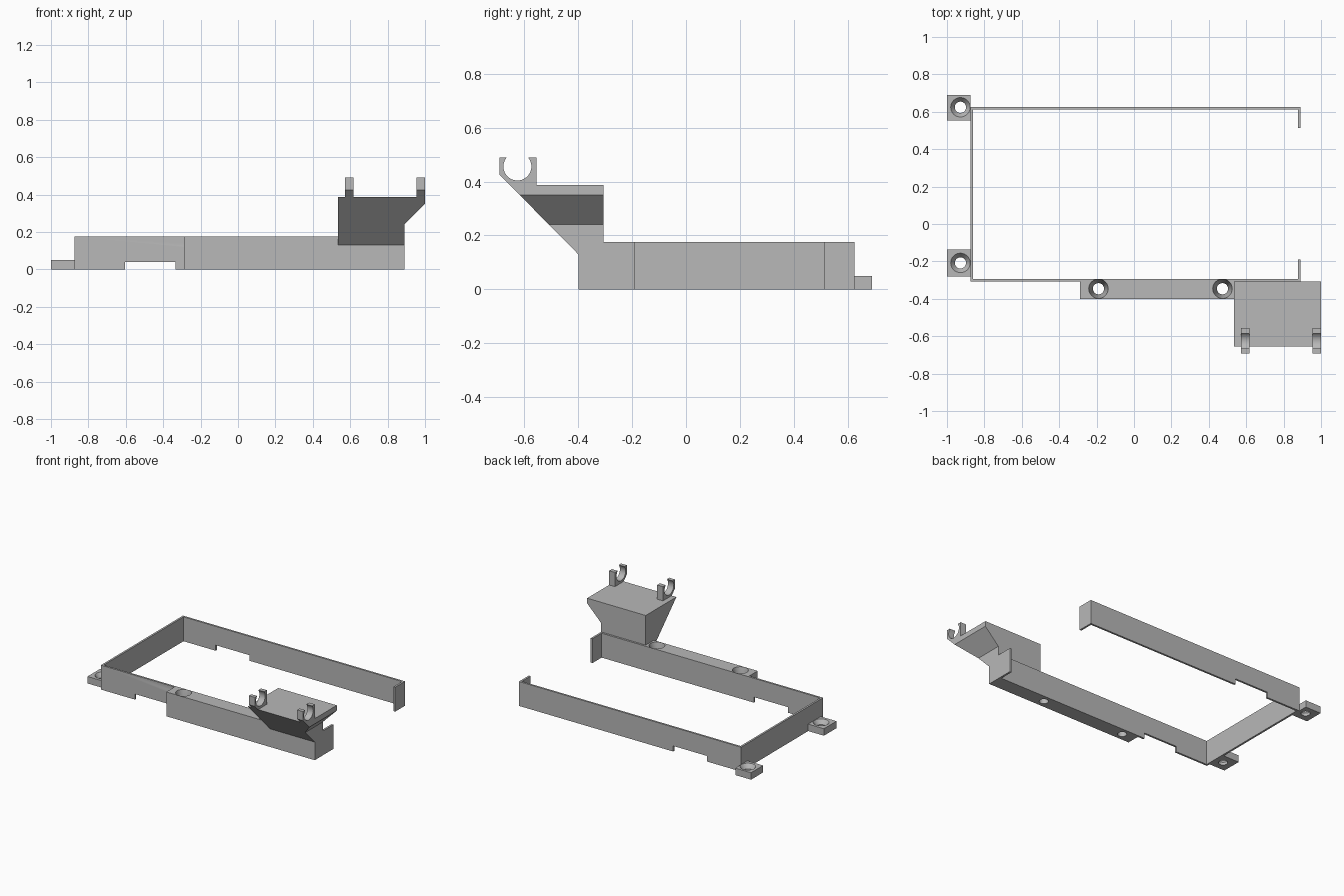
import bpy, bmesh, math

cube = bpy.data.objects.get("Cube")
if cube:
    bpy.data.objects.remove(cube, do_unlink=True)

grey = bpy.data.materials.new("plain grey")
grey.use_nodes = True
COLOUR = (0.48, 0.48, 0.48, 1)
grey.diffuse_color = COLOUR
grey.node_tree.nodes["Principled BSDF"].inputs["Base Color"].default_value = COLOUR


def finish(name, bm):
    bmesh.ops.recalc_face_normals(bm, faces=bm.faces)
    mesh = bpy.data.meshes.new(name)
    bm.to_mesh(mesh)
    bm.free()
    mesh.materials.append(grey)
    obj = bpy.data.objects.new(name, mesh)
    bpy.context.collection.objects.link(obj)
    return obj


def prism(name, points, axis, lo, hi):
    """Extrude a 2D outline along one axis."""
    place = {"x": lambda a, b, t: (t, a, b),
             "y": lambda a, b, t: (a, t, b),
             "z": lambda a, b, t: (a, b, t)}[axis]
    bm = bmesh.new()
    face = bm.faces.new([bm.verts.new(place(a, b, lo)) for a, b in points])
    new = bmesh.ops.extrude_face_region(bm, geom=[face])["geom"]
    bmesh.ops.translate(bm, vec=place(0, 0, hi - lo),
                        verts=[v for v in new if isinstance(v, bmesh.types.BMVert)])
    return finish(name, bm)


def box(name, x0, x1, y0, y1, z0, z1):
    return prism(name, [(x0, y0), (x1, y0), (x1, y1), (x0, y1)], "z", z0, z1)


def screw_cutter(x, y, top, depth):
    """Through hole with a conical countersink, made as a turned solid."""
    rings = [(HOLE_R, -0.05), (HOLE_R, top - depth), (SINK_R, top), (SINK_R, top + 0.05)]
    bm = bmesh.new()
    n = 40
    loops = [[bm.verts.new((x + r * math.cos(math.tau * i / n),
                            y + r * math.sin(math.tau * i / n), z)) for i in range(n)]
             for r, z in rings]
    for a, b in zip(loops, loops[1:]):
        for i in range(n):
            j = (i + 1) % n
            bm.faces.new((a[i], a[j], b[j], b[i]))
    bm.faces.new(loops[0])
    bm.faces.new(loops[-1])
    cutter = finish("screw_cutter", bm)
    cutter.hide_render = True
    return cutter


def boolean(targets, cutter, operation="DIFFERENCE"):
    for obj in targets:
        mod = obj.modifiers.new("cut", "BOOLEAN")
        mod.object, mod.operation, mod.solver = cutter, operation, "EXACT"
        bpy.context.view_layer.objects.active = obj
        bpy.ops.object.modifier_apply(modifier=mod.name)
    bpy.data.objects.remove(cutter, do_unlink=True)


def smooth(obj):
    bpy.ops.object.select_all(action="DESELECT")
    obj.select_set(True)
    bpy.context.view_layer.objects.active = obj
    bpy.ops.object.shade_smooth_by_angle(angle=math.radians(30))


HOLE_R, SINK_R = 0.03, 0.052
LEFT, RIGHT, FRONT, BACK = -0.875, 0.89, -0.307, 0.625
WALL, HEIGHT = 0.014, 0.175

# Long walls, each with a shallow notch underneath
outline = [(LEFT, 0), (-0.605, 0), (-0.605, 0.04), (-0.335, 0.04), (-0.335, 0),
           (RIGHT, 0), (RIGHT, HEIGHT), (LEFT, HEIGHT)]
front_wall = prism("front_wall", outline, "y", FRONT, FRONT + WALL)
back_wall = prism("back_wall", outline, "y", BACK - WALL, BACK)

# End wall and the two short return lips
box("end_wall", LEFT, LEFT + WALL, FRONT + WALL, BACK - WALL, 0, HEIGHT)
box("front_lip", RIGHT - WALL, RIGHT, FRONT + WALL, -0.19, 0, HEIGHT)
box("back_lip", RIGHT - WALL, RIGHT, 0.513, BACK - WALL, 0, HEIGHT)

# Screw tabs on the end wall
for name, y0, y1, hole_y in (("front_tab", -0.28, -0.137, -0.208),
                             ("back_tab", 0.553, 0.69, 0.624)):
    tab = box(name, -1, LEFT, y0, y1, 0, 0.05)
    boolean([tab], screw_cutter(-0.928, hole_y, 0.05, 0.03))
    smooth(tab)

# Screw rail along the front wall
rail = box("screw_rail", -0.29, 0.535, -0.4, FRONT, 0, HEIGHT)
for hole_x in (-0.19, 0.473):
    boolean([rail, front_wall], screw_cutter(hole_x, -0.346, HEIGHT, 0.1))
smooth(rail)
smooth(front_wall)

# Raised platform: side outline intersected with front outline
platform = prism("platform", [(FRONT, 0), (-0.4, 0), (-0.4, 0.13), (-0.655, 0.388),
                              (FRONT, 0.388)], "x", 0.535, 1.1)
front_shape = prism("platform_cutter", [(0.5, -0.1), (RIGHT, -0.1), (RIGHT, 0.24),
                                        (1, 0.35), (1, 0.5), (0.5, 0.5)], "y", -0.8, 0)
boolean([platform], front_shape, "INTERSECT")

# Open round clips on the platform
cy, cz, r, top = -0.626, 0.456, 0.052, 0.49
start = math.asin((top - cz) / r)
sweep = math.pi + 2 * start
arc = []
for i in range(33):
    a = start - sweep * i / 32
    arc.append((cy + r * math.cos(a), cz + r * math.sin(a)))
clip_outline = arc + [(-0.692, top), (-0.692, 0.425), (-0.652, 0.385),
                      (-0.556, 0.385), (-0.556, top)]
for name, x in (("right_clip", 0.572), ("left_clip", 0.954)):
    smooth(prism(name, clip_outline, "x", x, x + 0.046))
